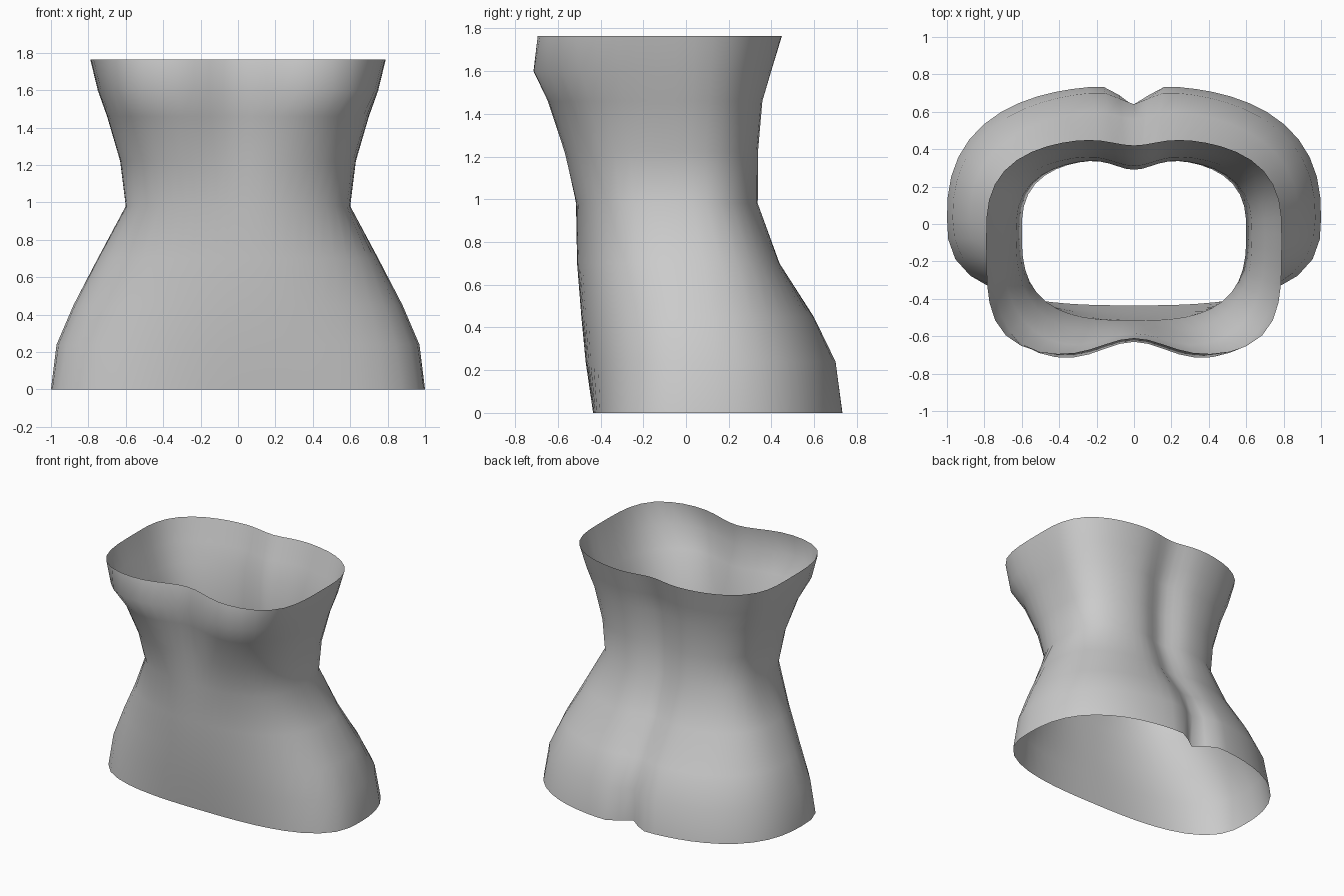
import bpy
import bmesh
import math

SEGMENTS = 56

# One cross-section per row, bottom to top:
# height, half width, y of widest point,
# front y, front squareness, front hollow depth,
# back y, back squareness, back hollow depth, back hollow width
SECTIONS = [
    (0.0, 1.0, 0.03, -0.435, 2.8, 0.0, 0.74, 2.5, 0.11, 0.09),
    (0.24, 0.97, 0.03, -0.47, 2.4, 0.0, 0.71, 2.4, 0.07, 0.1),
    (0.45, 0.88, 0.02, -0.49, 2.3, 0.0, 0.61, 2.4, 0.05, 0.13),
    (0.7, 0.75, 0.0, -0.51, 2.4, 0.0, 0.45, 2.5, 0.06, 0.13),
    (0.98, 0.6, -0.04, -0.515, 2.9, 0.0, 0.35, 2.8, 0.06, 0.14),
    (1.22, 0.63, -0.05, -0.6, 2.8, 0.05, 0.35, 2.8, 0.06, 0.14),
    (1.46, 0.7, -0.05, -0.685, 3.0, 0.1, 0.37, 2.8, 0.06, 0.15),
    (1.6, 0.75, -0.05, -0.74, 3.7, 0.11, 0.41, 2.8, 0.05, 0.15),
    (1.765, 0.79, -0.05, -0.71, 4.2, 0.1, 0.46, 2.8, 0.04, 0.16),
]
FRONT_HOLLOW_WIDTH = 0.24


def section_point(section, angle):
    """Point on a rounded-box outline with a hollow on the centre line."""
    (z, width, mid, front, front_n, front_dip,
     back, back_n, back_dip, back_width) = section
    c, s = math.cos(angle), math.sin(angle)
    if s < 0:
        depth, n, dip, spread = mid - front, front_n, front_dip, FRONT_HOLLOW_WIDTH
    else:
        depth, n, dip, spread = back - mid, back_n, back_dip, back_width
    radius = (abs(c / width) ** n + abs(s / depth) ** n) ** (-1 / n)
    x, y = radius * c, radius * s
    # the hollow fades out towards the sides
    hollow = dip * math.exp(-(x / spread) ** 2) * min(1, abs(s) * 2)
    y -= math.copysign(hollow, s)
    return x, mid + y, z


def make_material(name, colour):
    material = bpy.data.materials.new(name)
    material.use_nodes = True
    material.diffuse_color = colour
    material.node_tree.nodes["Principled BSDF"].inputs["Base Color"].default_value = colour
    return material


def loft(name, sections, material):
    """Open tube skinned through the cross-sections."""
    bm = bmesh.new()
    rings = []
    for section in sections:
        # start on the centre line so the hollows get a vertex
        angles = [math.tau * (i / SEGMENTS) - math.pi / 2 for i in range(SEGMENTS)]
        rings.append([bm.verts.new(section_point(section, a)) for a in angles])
    for low, high in zip(rings, rings[1:]):
        for i in range(SEGMENTS):
            j = (i + 1) % SEGMENTS
            bm.faces.new((low[i], low[j], high[j], high[i]))
    mesh = bpy.data.meshes.new(name)
    bm.to_mesh(mesh)
    bm.free()
    mesh.materials.append(material)
    obj = bpy.data.objects.new(name, mesh)
    bpy.context.collection.objects.link(obj)
    return obj


cube = bpy.data.objects.get("Cube")
if cube:
    bpy.data.objects.remove(cube, do_unlink=True)

# Torso shell, open at the top and bottom
grey = make_material("light grey", (0.6, 0.6, 0.6, 1.0))
torso = loft("torso", SECTIONS, grey)
for polygon in torso.data.polygons:
    polygon.use_smooth = True
